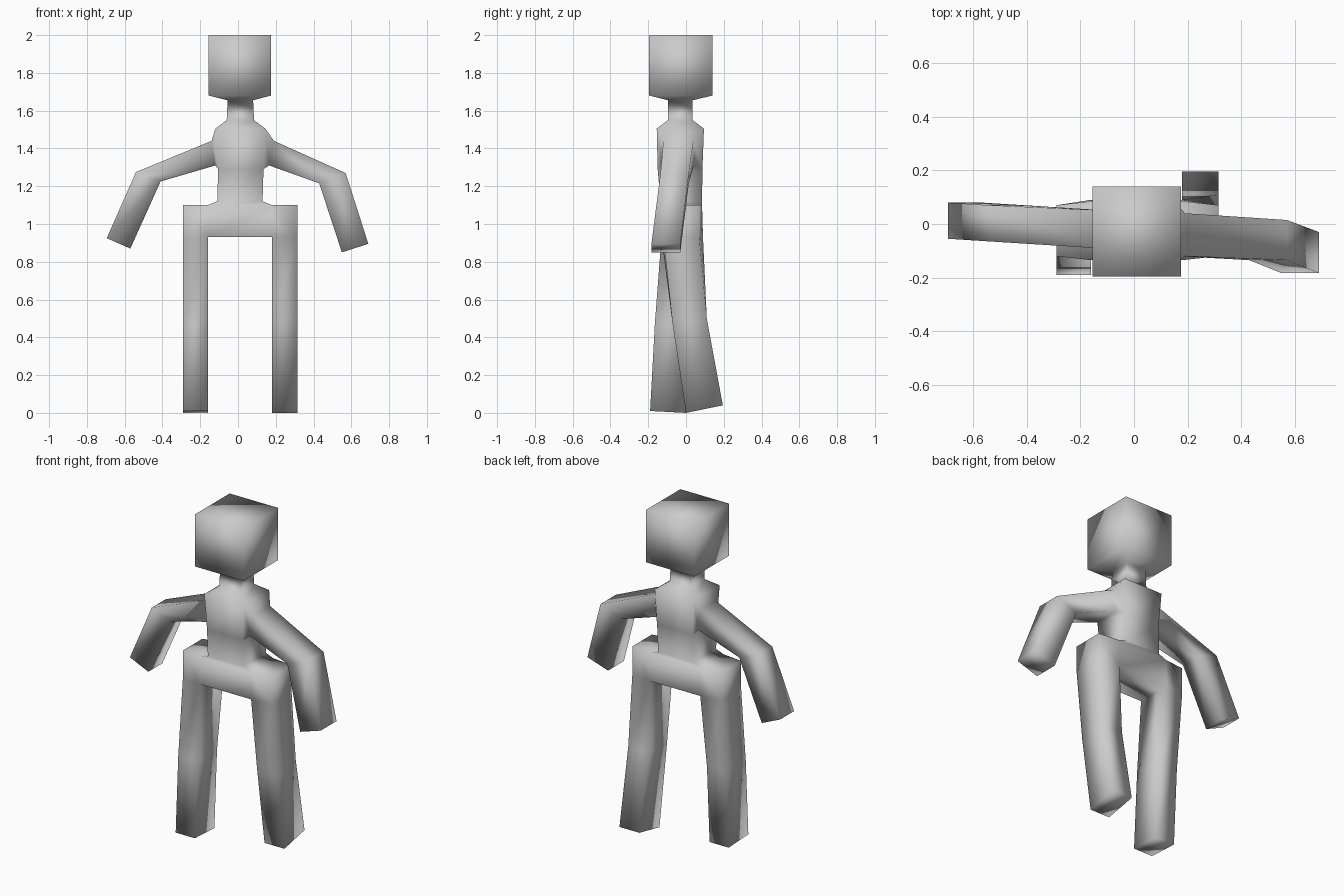
import bpy, bmesh

if "Cube" in bpy.data.objects:
    bpy.data.objects.remove(bpy.data.objects["Cube"])

bm = bmesh.new()


def extrude(face, axis, corners):
    """Extrude a quad to four corners: low-front, low-back, high-front, high-back."""
    c = face.calc_center_median()
    old = list(face.verts)
    new = [bm.verts.new(corners[2 * (v.co[axis] > c[axis]) + (v.co.y > c.y)]) for v in old]
    bm.faces.remove(face)
    sides = [bm.faces.new((old[i], old[(i + 1) % 4], new[(i + 1) % 4], new[i]))
             for i in range(4)]
    return bm.faces.new(new), sides


def bar(low, high, front, back):
    """Four corners from two (x, z) points and a y range."""
    return [(x, y, z) for x, z in (low, high) for y in (front, back)]


# Trunk, neck and head: rectangular sections (z, x0, x1, y0, y1)
sections = [
    (0.93, -0.16, 0.18, -0.13, 0.09),
    (1.10, -0.16, 0.18, -0.135, 0.085),
    (1.12, -0.11, 0.13, -0.135, 0.085),
    (1.29, -0.105, 0.135, -0.15, 0.087),
    (1.505, -0.12, 0.145, -0.155, 0.095),
    (1.55, -0.06, 0.085, -0.095, 0.035),
    (1.655, -0.055, 0.08, -0.095, 0.035),
    (1.68, -0.155, 0.175, -0.195, 0.14),
    (2.00, -0.155, 0.175, -0.195, 0.14),
]
rings = [[bm.verts.new(p) for p in ((x0, y0, z), (x1, y0, z), (x1, y1, z), (x0, y1, z))]
         for z, x0, x1, y0, y1 in sections]
walls = [[bm.faces.new((a[i], a[(i + 1) % 4], b[(i + 1) % 4], b[i])) for i in range(4)]
         for a, b in zip(rings, rings[1:])]
bm.faces.new(rings[0][::-1])
bm.faces.new(rings[-1])

# Arms: shoulder, elbow, hand, extruded from the chest sides
arms = {
    3: [((-0.12, 1.31), (-0.14, 1.44), -0.09, 0.052),
        ((-0.41, 1.225), (-0.54, 1.275), -0.065, 0.07),
        ((-0.57, 0.87), (-0.695, 0.925), -0.055, 0.08)],
    1: [((0.165, 1.31), (0.19, 1.44), -0.12, 0.04),
        ((0.43, 1.215), (0.57, 1.27), -0.135, 0.015),
        ((0.55, 0.85), (0.69, 0.895), -0.183, -0.03)],
}
for side, steps in arms.items():
    face = walls[3][side]
    for step in steps:
        face, _ = extrude(face, 2, bar(*step))

# Legs: hip block, then knee and foot as (front y, front z, back y, back z)
legs = {
    3: (-0.29, (-0.29, -0.16), [(-0.165, 0.47, 0.025, 0.47), (-0.19, 0.01, 0.0, 0.0)]),
    1: (0.315, (0.18, 0.315), [(-0.072, 0.48, 0.11, 0.50), (0.0, 0.0, 0.195, 0.04)]),
}
for side, (outer, xs, steps) in legs.items():
    _, sides = extrude(walls[0][side], 2, bar((outer, 0.93), (outer, 1.10), -0.12, 0.07))
    face = min(sides, key=lambda f: f.calc_center_median().z)
    for fy, fz, by, bz in steps:
        face, _ = extrude(face, 0, [p for x in xs for p in ((x, fy, fz), (x, by, bz))])

# Smooth-shaded body
bmesh.ops.recalc_face_normals(bm, faces=bm.faces[:])
for f in bm.faces:
    f.smooth = True
mesh = bpy.data.meshes.new("figure_body")
bm.to_mesh(mesh)
bm.free()
bpy.context.collection.objects.link(bpy.data.objects.new("figure_body", mesh))
